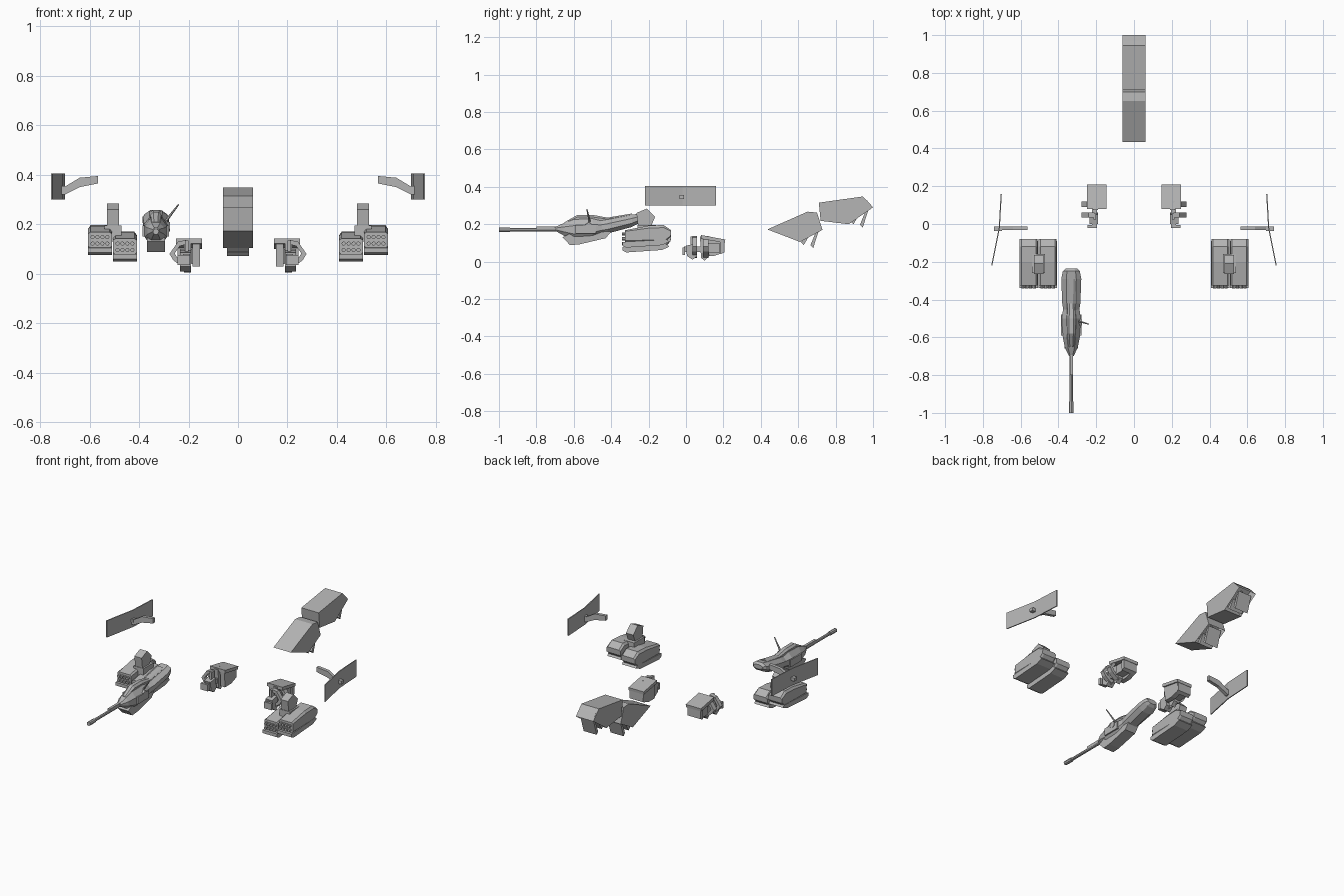
import bpy, bmesh, math
from mathutils import Vector

cube = bpy.data.objects.get("Cube")
if cube:
    bpy.data.objects.remove(cube, do_unlink=True)

grey = bpy.data.materials.new("plain grey")
grey.use_nodes = True
tone = (0.46, 0.46, 0.46, 1)
grey.diffuse_color = tone
grey.node_tree.nodes["Principled BSDF"].inputs["Base Color"].default_value = tone


def finish(name, bm):
    bmesh.ops.recalc_face_normals(bm, faces=bm.faces)
    me = bpy.data.meshes.new(name)
    bm.to_mesh(me)
    bm.free()
    me.materials.append(grey)
    ob = bpy.data.objects.new(name, me)
    bpy.context.collection.objects.link(ob)
    return ob


def loft(name, rings, recess=(), depth=0.04):
    """Skin equal-sized rings of points; side faces in recess are sunk."""
    bm = bmesh.new()
    loops = [[bm.verts.new(p) for p in ring] for ring in rings]
    sides = []
    for a, b in zip(loops, loops[1:]):
        for i in range(len(a)):
            j = (i + 1) % len(a)
            sides.append(bm.faces.new((a[i], a[j], b[j], b[i])))
    bm.faces.new(loops[0])
    bm.faces.new(loops[-1])
    bmesh.ops.recalc_face_normals(bm, faces=bm.faces)
    if recess:
        bmesh.ops.inset_individual(bm, faces=[sides[i] for i in recess],
                                   thickness=0.008, depth=-depth)
    return finish(name, bm)


def side_prism(name, pts, x0, x1, **kw):
    return loft(name, [[(x, y, z) for y, z in pts] for x in (x0, x1)], **kw)


def front_prism(name, pts, y0, y1):
    return loft(name, [[(x, y, z) for x, z in pts] for y in (y0, y1)])


def box(name, x0, x1, y0, y1, z0, z1):
    return side_prism(name, [(y0, z0), (y1, z0), (y1, z1), (y0, z1)], x0, x1)


def rod(name, start, end, radius, sides=8, tip=None):
    a, b = Vector(start), Vector(end)
    bm = bmesh.new()
    turn = (b - a).to_track_quat("Z", "Y").to_matrix().to_4x4()
    turn.translation = (a + b) / 2
    bmesh.ops.create_cone(bm, cap_ends=True, segments=sides, radius1=radius,
                          radius2=radius if tip is None else tip,
                          depth=(b - a).length, matrix=turn)
    return finish(name, bm)


# Central tail armour: two hollow-backed shells with exhaust flaps
shells = {
    "front_tail": [(.435, .172), (.65, .267), (.70, .262), (.73, .17), (.61, .105)],
    "rear_tail": [(.71, .315), (.945, .348), (1.0, .29), (.87, .20), (.72, .218)],
}
side_prism("front_tail_shell", shells["front_tail"], -.06, .06, recess=[3], depth=.05)
side_prism("rear_tail_shell", shells["rear_tail"], -.06, .06, recess=[2], depth=.05)
for name, y, z in (("front_tail", .70, .172), ("rear_tail", .965, .282)):
    for i in range(2):
        dy, dz = y - i * .05, z - i * .028
        side_prism(name + "_flap", [(dy, dz), (dy + .012, dz), (dy - .02, dz - .1 + i * .045),
                                    (dy - .035, dz - .085 + i * .045)], -.045, .045)
    side_prism(name + "_divider", [(y, z), (y - .06, z - .03), (y - .075, z), (y - .02, z + .03)],
               -.005, .005)


def wing(s):
    # Bent upright blade and its curved arm
    path = [(.70, .16), (.71, -.02), (.75, -.22)]
    rings = []
    for x, y in path:
        rings.append([(s * (x + dx), y, z) for dx, z in
                      ((0, .3), (.006, .3), (.006, .405), (0, .405))])
    loft("wing_blade", rings)
    arm = [(.565, .395), (.64, .388), (.70, .352), (.715, .352), (.715, .32),
           (.70, .32), (.64, .35), (.565, .365)]
    front_prism("wing_arm", [(s * x, z) for x, z in arm], -.032, -.012)
    box("wing_hub", s * .70, s * .74, -.036, -.012, .335, .355)


def pod(s, xc, drop):
    # One launcher pod: bevelled hull, lower keel and two rows of tubes
    hull = [(-.325, .168), (-.20, .192), (-.12, .196), (-.08, .168), (-.082, .135),
            (-.11, .105), (-.325, .10)]
    hull = [(y, z - drop) for y, z in hull]
    zmid = .145 - drop
    rings = []
    for dx, k in ((-.048, .72), (-.038, 1), (.038, 1), (.048, .72)):
        rings.append([(s * (xc + dx), y, zmid + (z - zmid) * k) for y, z in hull])
    loft("pod_hull", rings)
    keel = [(-.34, .105), (-.10, .118), (-.09, .105), (-.13, .088), (-.32, .075), (-.34, .085)]
    side_prism("pod_keel", [(y, z - drop) for y, z in keel], s * (xc - .049), s * (xc + .049))
    for row in range(2):
        for col in range(4):
            x, z = s * (xc - .03 + .02 * col), .148 - drop - .026 * row
            rod("pod_tube", (x, -.32, z), (x, -.342, z), .0085)


def launcher(s):
    pod(s, .558, 0)
    pod(s, .457, .026)
    box("launcher_bridge", s * .47, s * .54, -.26, -.16, .13, .195)
    mount = [(-.265, .26), (-.21, .283), (-.165, .24), (-.19, .18), (-.255, .18)]
    side_prism("launcher_mount", mount, s * .48, s * .53)


def thruster(s):
    # Hooded unit: sloped roof, walls, bent struts and a forward linkage
    def bx(name, x0, x1, *rest):
        box(name, s * x0, s * x1, *rest)
    roof = [(.08, .142), (.21, .118), (.208, .10), (.08, .122)]
    side_prism("hood_roof", roof, s * .145, s * .25)
    side_prism("hood_inner_wall", [(.085, .13), (.20, .115), (.205, .05), (.15, .03), (.09, .03)],
               s * .153, s * .183)
    side_prism("hood_rear_wall", [(.205, .11), (.205, .05), (.185, .04), (.18, .11)],
               s * .155, s * .245)
    strut = [(.21, .136), (.242, .13), (.277, .08), (.262, .055), (.212, .018),
             (.212, .038), (.246, .066), (.256, .082), (.235, .112), (.21, .118)]
    front_prism("hood_strut", [(s * x, z) for x, z in strut], .09, .12)
    front_prism("link_strut", [(s * x, z) for x, z in strut], .035, .06)
    side_prism("stem_fin", [(.075, .135), (.115, .13), (.125, .03), (.10, .005), (.08, .02)],
               s * .19, s * .218)
    bx("link_bar", .195, .222, -.01, .16, .05, .08)
    side_prism("link_block", [(.0, .085), (.05, .095), (.06, .03), (.035, .01), (.005, .03)],
               s * .19, s * .235)
    bx("link_upright", .2, .215, .025, .055, .08, .135)
    bx("link_cap", .195, .245, -.02, -.005, .035, .075)
    bx("hood_core", .185, .235, .12, .18, .045, .10)


for side in (1, -1):
    wing(side)
    launcher(side)
    thruster(side)


# Long gun: octagonal body sections given as y, bottom, top, half width
GX = -.332


def section(y, lo, hi, w):
    c, h = w * .5, (hi - lo) * .3
    return [(GX + x, y, z) for x, z in
            ((-c, lo), (c, lo), (w, lo + h), (w, hi - h), (c, hi), (-c, hi), (-w, hi - h), (-w, lo + h))]


def body(name, *stations):
    return loft(name, [section(*st) for st in stations])


body("gun_receiver", (-.70, .165, .185, .012), (-.655, .14, .205, .034), (-.60, .115, .225, .045),
     (-.50, .125, .23, .05), (-.44, .15, .215, .042))
body("gun_stock", (-.48, .14, .215, .038), (-.42, .15, .225, .048), (-.29, .185, .25, .053),
     (-.25, .205, .257, .045), (-.235, .22, .247, .03))
body("gun_top_rail", (-.65, .195, .21, .015), (-.58, .21, .25, .022), (-.50, .21, .25, .022),
     (-.42, .21, .235, .02), (-.29, .235, .257, .022))
side_prism("gun_underbody", [(-.66, .13), (-.62, .088), (-.57, .092), (-.43, .125), (-.40, .16), (-.60, .16)],
           GX - .036, GX + .036)
rod("gun_barrel", (GX, -.95, .17), (GX, -.65, .17), .009)
box("gun_barrel_shroud", GX - .008, GX + .008, -.80, -.65, .172, .188)
rod("gun_muzzle", (GX, -1.0, .17), (GX, -.94, .17), .0125)
rod("gun_grip_pivot", (GX, -.52, .19), (-.275, -.52, .19), .02, 6)
rod("gun_side_lever", (-.29, -.515, .215), (-.24, -.53, .28), .006, 6, .003)
for s in (1, -1):
    box("gun_side_panel", GX + s * .044, GX + s * .054, -.59, -.48, .15, .195)
